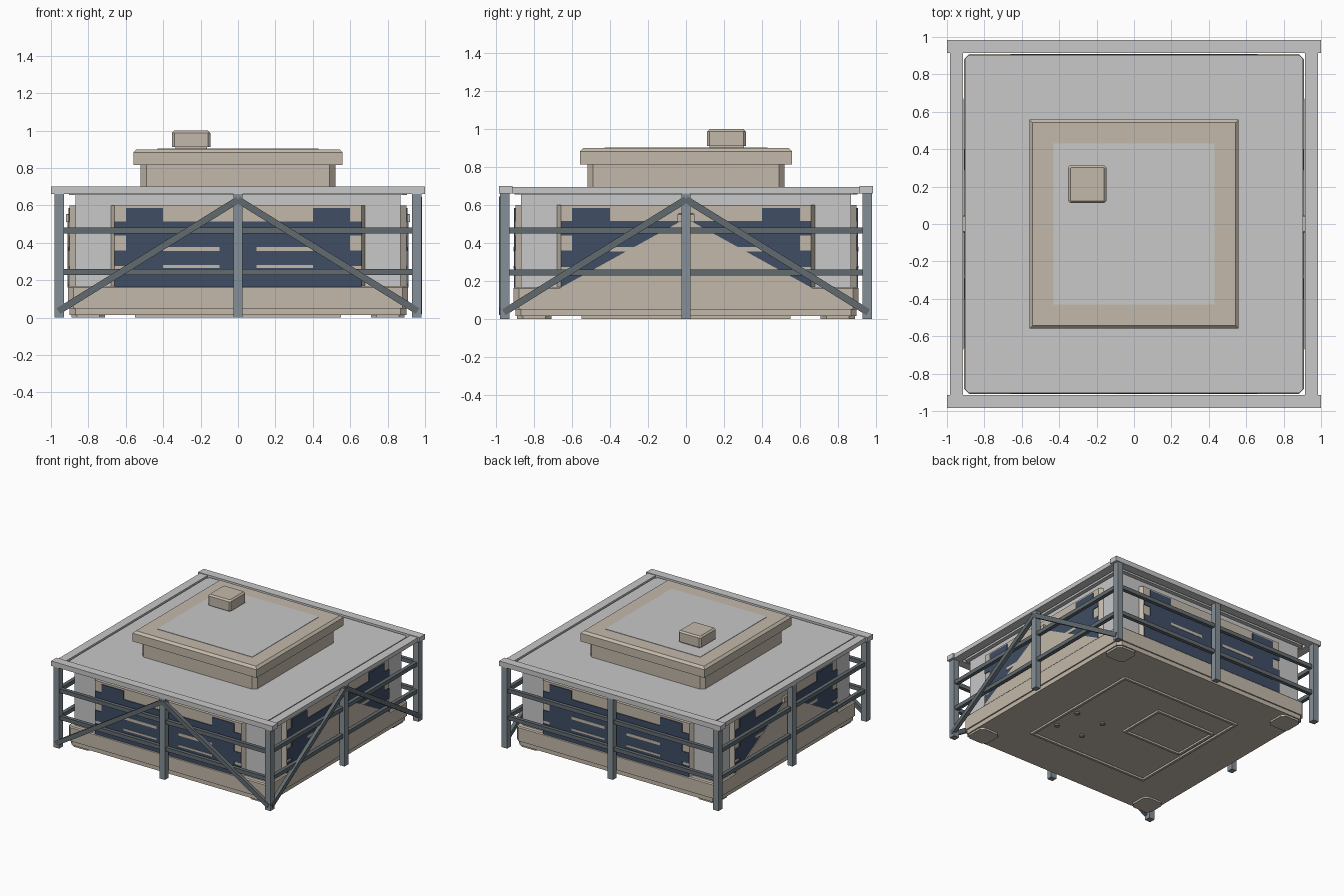
import bpy, bmesh, math
from mathutils import Matrix, Vector

if "Cube" in bpy.data.objects:
    bpy.data.objects.remove(bpy.data.objects["Cube"])


def material(name, col):
    m = bpy.data.materials.new(name)
    m.diffuse_color = (*col, 1)
    m.use_nodes = True
    m.node_tree.nodes["Principled BSDF"].inputs["Base Color"].default_value = m.diffuse_color
    return m


BEIGE = material("beige", (0.55, 0.485, 0.405))
GREY = material("light grey", (0.58, 0.58, 0.58))
BLUE = material("navy blue", (0.05, 0.075, 0.13))
STEEL = material("post steel", (0.235, 0.28, 0.31))
RAIL = material("rail steel", (0.122, 0.146, 0.16))


def prism(name, pts, z0, z1, mat, top_bevel=0.0, turn=0):
    """Extrude an xy outline from z0 to z1, turned about z in quarter steps."""
    bm = bmesh.new()
    face = bm.faces.new([bm.verts.new((x, y, z0)) for x, y in pts])
    new = bmesh.ops.extrude_face_region(bm, geom=[face])["geom"]
    bmesh.ops.translate(bm, vec=(0, 0, z1 - z0),
                        verts=[g for g in new if isinstance(g, bmesh.types.BMVert)])
    if top_bevel:
        edges = [e for e in bm.edges if all(v.co.z > z1 - 1e-4 for v in e.verts)]
        bmesh.ops.bevel(bm, geom=edges, offset=top_bevel, segments=1, affect='EDGES')
    return finish(name, bm, mat, turn)


def finish(name, bm, mat, turn=0):
    bmesh.ops.recalc_face_normals(bm, faces=bm.faces)
    bm.transform(Matrix.Rotation(turn * math.pi / 2, 4, 'Z'))
    me = bpy.data.meshes.new(name)
    bm.to_mesh(me)
    bm.free()
    me.materials.append(mat)
    ob = bpy.data.objects.new(name, me)
    bpy.context.collection.objects.link(ob)
    return ob


def rect(x0, x1, y0, y1):
    return [(x0, y0), (x1, y0), (x1, y1), (x0, y1)]


def octagon(r, c, cx=0, cy=0):
    a = r - c
    p = [(a, -r), (r, -a), (r, a), (a, r), (-a, r), (-r, a), (-r, -a), (-a, -r)]
    return [(x + cx, y + cy) for x, y in p]


def box(name, x0, x1, y0, y1, z0, z1, mat, turn=0, bevel=0):
    return prism(name, rect(x0, x1, y0, y1), z0, z1, mat, bevel, turn)


def wall_shape(name, pts, y0, y1, mat, turn=0):
    """Extrude an xz outline from y0 to y1."""
    bm = bmesh.new()
    face = bm.faces.new([bm.verts.new((x, y0, z)) for x, z in pts])
    new = bmesh.ops.extrude_face_region(bm, geom=[face])["geom"]
    bmesh.ops.translate(bm, vec=(0, y1 - y0, 0),
                        verts=[g for g in new if isinstance(g, bmesh.types.BMVert)])
    return finish(name, bm, mat, turn)


# Base
prism("base_plinth", octagon(0.90, 0.03), 0.015, 0.05, BEIGE)
prism("base_body", octagon(0.91, 0.03), 0.05, 0.168, BEIGE, 0.008)

# Underside ribs, corner pads and pegs
for k in range(4):
    box("underside_rib", -0.55, 0.55, -0.55, -0.53, 0, 0.02, BEIGE, k)
    prism("corner_pad", octagon(0.09, 0.03, 0.8, 0.8), 0.0, 0.02, BEIGE, 0, k)
for y in (-0.07, 0.32):
    box("underside_hatch_rib", -0.5, 0.04, y - 0.01, y + 0.01, 0, 0.02, BEIGE)
for x in (-0.5, 0.03):
    box("underside_hatch_rib", x - 0.01, x + 0.01, -0.07, 0.32, 0, 0.02, BEIGE)
for x in (0.23, 0.475):
    for y in (-0.33, -0.095):
        prism("peg", octagon(0.018, 0.01, x, y), 0, 0.02, STEEL)

# Wall core
box("wall_core", -0.87, 0.87, -0.87, 0.87, 0.16, 0.67, GREY)

# Wall plates and blue panels, one set per side
for k in range(4):
    prism("wall_plate", [(-0.68, -0.85), (-0.68, -0.87), (-0.66, -0.90),
                         (0.66, -0.90), (0.68, -0.87), (0.68, -0.85)],
          0.16, 0.60, BEIGE, 0, k)
    half = [(0.66, 0.165), (0.66, 0.25), (0.60, 0.25), (0.60, 0.275), (0.66, 0.275),
            (0.66, 0.36), (0.60, 0.36), (0.60, 0.44), (0.66, 0.44), (0.66, 0.515),
            (0.60, 0.515), (0.60, 0.585), (0.40, 0.585), (0.40, 0.515)]
    outline = half + [(-x, z) for x, z in reversed(half)]
    wall_shape("blue_panel", outline, -0.906, -0.89, BLUE, k)
    for s in (-1, 1):
        for z0, z1 in ((0.355, 0.378), (0.265, 0.28)):
            box("panel_slot", min(s * 0.1, s * 0.4), max(s * 0.1, s * 0.4),
                -0.909, -0.902, z0, z1, BEIGE, k)

# Gable shaped plates and knobs on the left and right sides
for k in (1, 3):
    wall_shape("side_gable", [(-0.67, 0.16), (0.67, 0.16), (0, 0.53)], -0.912, -0.89, BEIGE, k)
    box("side_knob", -0.045, 0.045, -0.92, -0.87, 0.51, 0.555, BEIGE, k, 0.005)

# Roof slab and its border beams
prism("roof_slab", octagon(0.903, 0.02), 0.655, 0.69, GREY)
for s in (0, 2):
    box("roof_beam_long", -1, 1, -0.985, -0.915, 0.66, 0.70, GREY, s)
for s in (1, 3):
    box("roof_beam_short", -0.915, 0.915, -0.985, -0.915, 0.66, 0.695, GREY, s)
    for x in (-0.95, 0.95):
        box("roof_beam_end", x - 0.035, x + 0.035, -1, -0.915, 0.66, 0.70, GREY, s)

# Raised roof block with cap, top plate and vent
prism("roof_block", octagon(0.52, 0.03), 0.68, 0.82, BEIGE)
box("roof_cap", -0.56, 0.56, -0.56, 0.56, 0.815, 0.90, BEIGE, 0, 0.018)
box("cap_plate", -0.43, 0.43, -0.43, 0.43, 0.897, 0.903, GREY)
box("vent_foot", -0.335, -0.165, 0.125, 0.305, 0.895, 0.92, BEIGE)
prism("vent_box", octagon(0.102, 0.012, -0.25, 0.213), 0.912, 1.0, BEIGE, 0.012)

# Steel frame: posts and rails on all sides
for k in range(4):
    box("corner_post", -0.98, -0.93, -0.98, -0.93, 0, 0.665, STEEL, k)
    box("middle_post", -0.025, 0.025, -0.98, -0.935, 0, 0.665, STEEL, k)
    for z in (0.245, 0.467):
        box("rail", -0.935, 0.935, -0.967, -0.937, z - 0.016, z + 0.016, RAIL, k)

# Diagonal braces on the front and right side only
for k in (0, 1):
    for s in (-1, 1):
        a, b = Vector((s * 0.96, 0.035)), Vector((0, 0.63))
        d = (b - a).normalized()
        n = Vector((-d.y, d.x)) * 0.018
        wall_shape("brace", [tuple(p) for p in (a - n, b - n, b + n, a + n)],
                   -0.985, -0.955, RAIL, k)
